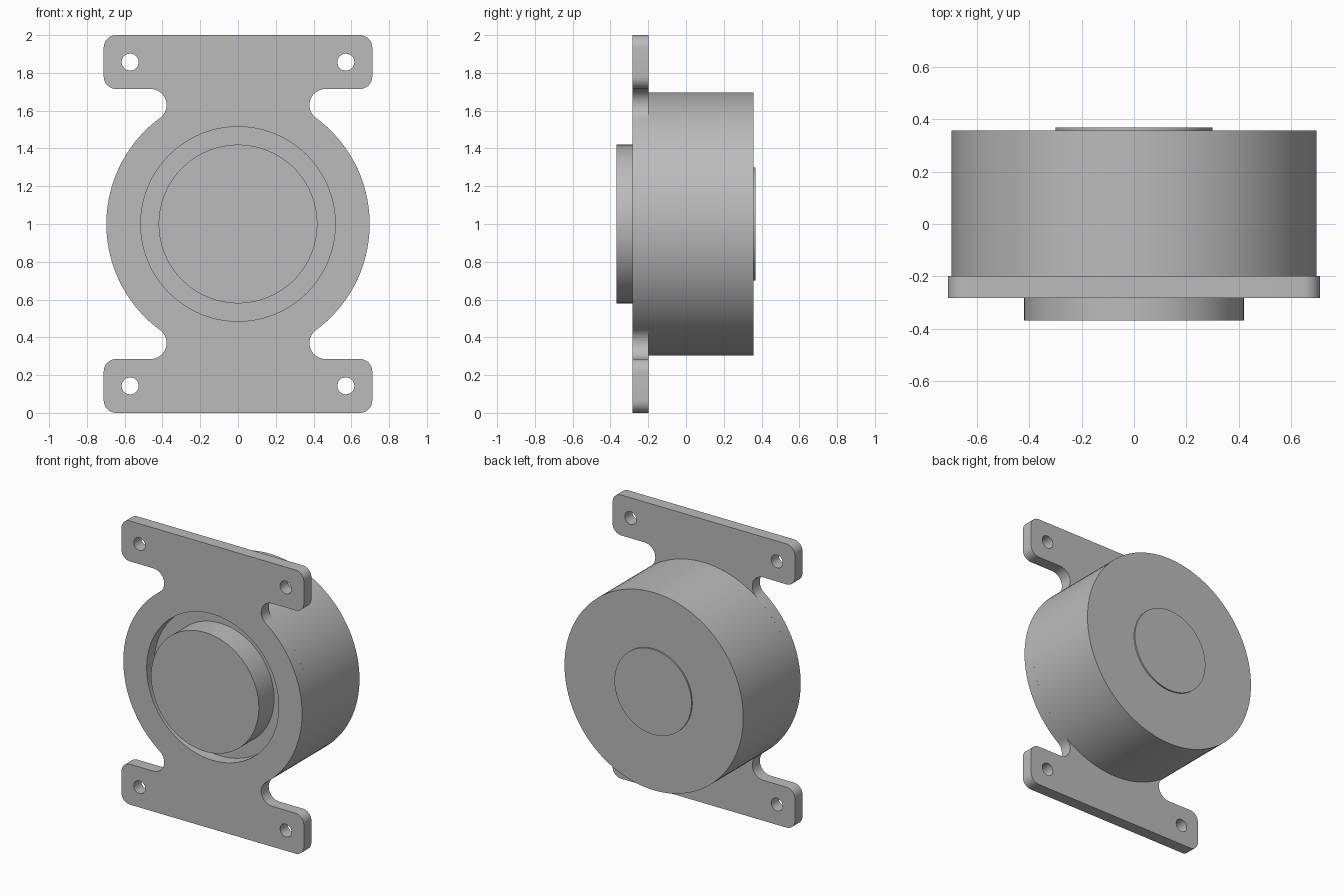
import bpy, bmesh
from math import radians, degrees, cos, sin, pi, atan2, sqrt
from mathutils import Matrix

if "Cube" in bpy.data.objects:
    bpy.data.objects.remove(bpy.data.objects["Cube"], do_unlink=True)

grey = bpy.data.materials.new("plain_grey")
grey.use_nodes = True
colour = (0.5, 0.5, 0.5, 1)
grey.diffuse_color = colour
grey.node_tree.nodes["Principled BSDF"].inputs["Base Color"].default_value = colour

MID_Z = 1.0
BODY_R = 0.697
PLATE_FRONT, PLATE_BACK = -0.282, -0.198
BODY_BACK = 0.358


def finish(name, bm):
    """Turn a bmesh into a smooth-shaded object with crisp edges."""
    bmesh.ops.recalc_face_normals(bm, faces=bm.faces)
    mesh = bpy.data.meshes.new(name)
    bm.to_mesh(mesh)
    bm.free()
    mesh.materials.append(grey)
    obj = bpy.data.objects.new(name, mesh)
    bpy.context.collection.objects.link(obj)
    bpy.ops.object.select_all(action='DESELECT')
    obj.select_set(True)
    bpy.context.view_layer.objects.active = obj
    bpy.ops.object.shade_smooth_by_angle(angle=radians(30))
    return obj


def disc(name, radius, front, back):
    """Solid cylinder along y."""
    bm = bmesh.new()
    place = Matrix.Translation((0, (front + back) / 2, MID_Z)) @ Matrix.Rotation(pi / 2, 4, 'X')
    bmesh.ops.create_cone(bm, cap_ends=True, segments=128, radius1=radius,
                          radius2=radius, depth=back - front, matrix=place)
    return finish(name, bm)


def arc(cx, cz, r, start, end, steps):
    angles = [radians(start + (end - start) * i / steps) for i in range(steps + 1)]
    return [(cx + r * cos(a), cz + r * sin(a)) for a in angles]


def mounting_plate():
    half_w, flange_z, corner, fillet = 0.711, 0.715, 0.065, 0.085
    # Fillet touching both the flange underside and the round centre
    fz = flange_z - fillet
    fx = sqrt((BODY_R + fillet) ** 2 - fz ** 2)
    touch = degrees(atan2(fz, fx))
    # One quarter of the outline, then mirrored twice
    quarter = arc(0, 0, BODY_R, 0, touch, 20)
    quarter += arc(fx, fz, fillet, 180 + touch, 90, 16)
    quarter += arc(half_w - corner, flange_z + corner, corner, -90, 0, 8)
    quarter += arc(half_w - corner, 1 - corner, corner, 0, 90, 8)
    upper = quarter + [(-x, z) for x, z in reversed(quarter)]
    outline = upper + [(x, -z) for x, z in reversed(upper)]
    loops = [outline, arc(0, 0, 0.515, 0, 360, 96)]
    loops += [arc(sx * 0.571, sz * 0.857, 0.045, 0, 360, 32)
              for sx in (-1, 1) for sz in (-1, 1)]

    bm = bmesh.new()
    for loop in loops:
        verts = [bm.verts.new((x, PLATE_FRONT, z + MID_Z)) for x, z in loop]
        for i, v in enumerate(verts):
            bm.edges.new((verts[i - 1], v))
    bmesh.ops.remove_doubles(bm, verts=bm.verts, dist=0.0001)
    bmesh.ops.triangle_fill(bm, edges=bm.edges[:], use_beauty=True, normal=(0, -1, 0))
    result = bmesh.ops.extrude_face_region(bm, geom=bm.faces[:], use_keep_orig=True)
    moved = [g for g in result["geom"] if isinstance(g, bmesh.types.BMVert)]
    bmesh.ops.translate(bm, verts=moved, vec=(0, PLATE_BACK - PLATE_FRONT, 0))
    return finish("mounting_plate", bm)


# Flanged plate with open centre and four screw holes
mounting_plate()
# Round housing behind the plate
disc("housing", BODY_R, PLATE_BACK, BODY_BACK)
# Front boss rising through the plate opening
disc("front_boss", 0.42, -0.368, PLATE_BACK + 0.01)
# Thin raised pad on the back
disc("back_pad", 0.30, BODY_BACK - 0.01, 0.368)
